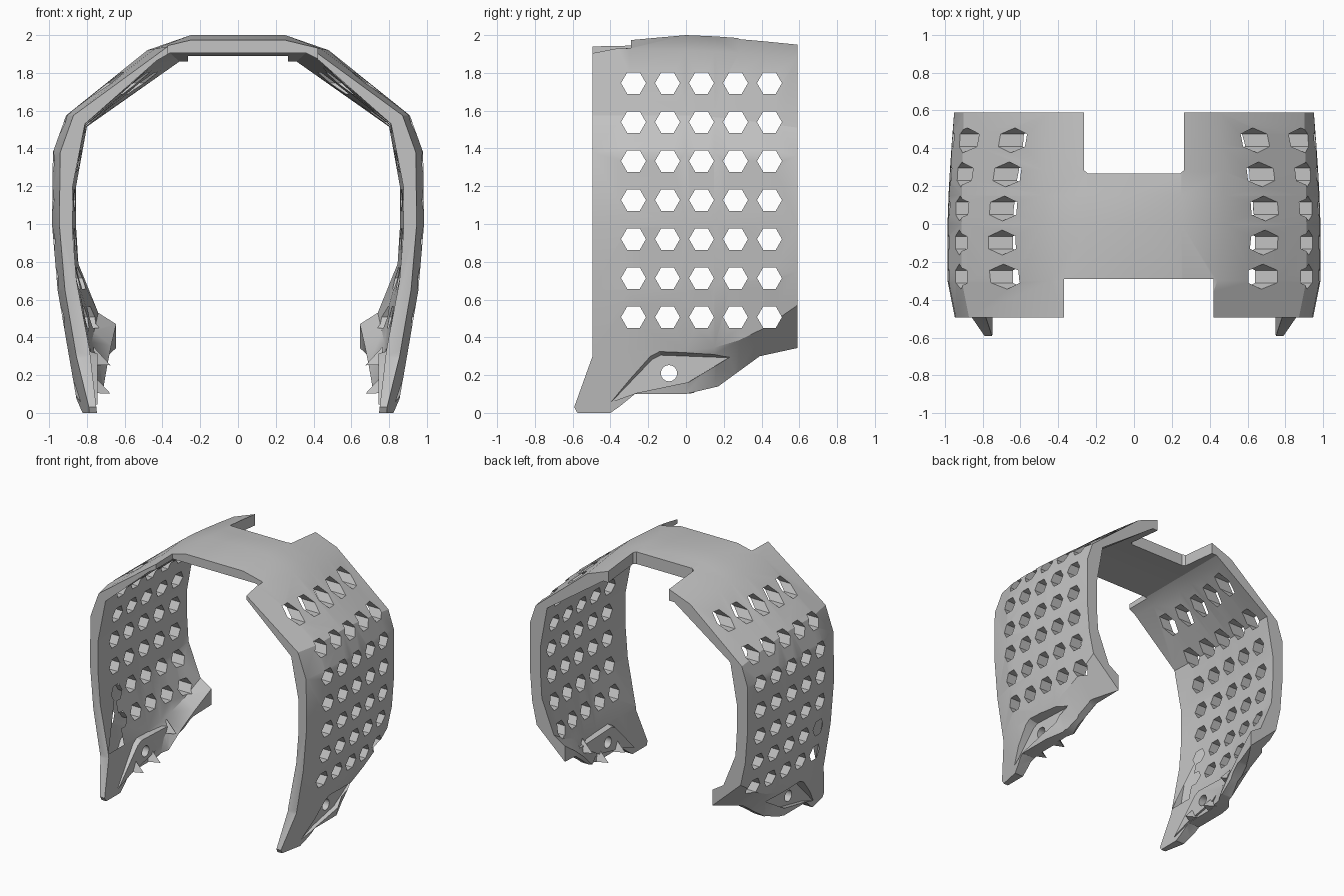
import bpy, bmesh, math

if "Cube" in bpy.data.objects:
    bpy.data.objects.remove(bpy.data.objects["Cube"])

grey = bpy.data.materials.new("light grey")
grey.diffuse_color = (0.55, 0.55, 0.55, 1)
grey.use_nodes = True
grey.node_tree.nodes["Principled BSDF"].inputs["Base Color"].default_value = grey.diffuse_color


def make_object(name, bm):
    bmesh.ops.recalc_face_normals(bm, faces=bm.faces)
    mesh = bpy.data.meshes.new(name)
    bm.to_mesh(mesh)
    bm.free()
    mesh.materials.append(grey)
    ob = bpy.data.objects.new(name, mesh)
    bpy.context.collection.objects.link(ob)
    return ob


def prism(bm, pts, a, b, axis, end=None):
    """Extrude a 2D outline from a to b along x (outline y,z) or z (outline x,y)."""
    place = (lambda p, h: (h, *p)) if axis == 'x' else (lambda p, h: (*p, h))
    lo = [bm.verts.new(place(p, a)) for p in pts]
    hi = [bm.verts.new(place(p, b)) for p in (end or pts)]
    bm.faces.new(lo)
    bm.faces.new(hi)
    for i in range(len(pts)):
        j = (i + 1) % len(pts)
        bm.faces.new((lo[i], lo[j], hi[j], hi[i]))


def ngon(cy, cz, r, n):
    return [(cy + r * math.cos(2 * math.pi * k / n), cz + r * math.sin(2 * math.pi * k / n))
            for k in range(n)]


def scaled(pts, f, cy, cz):
    return [(cy + (y - cy) * f, cz + (z - cz) * f) for y, z in pts]


def cut(target, bm, operation):
    tool = make_object("cutter", bm)
    tool.hide_render = True
    mod = target.modifiers.new("cut", 'BOOLEAN')
    mod.object, mod.operation, mod.solver = tool, operation, 'EXACT'
    bpy.context.view_layer.objects.active = target
    bpy.ops.object.modifier_apply(modifier=mod.name)
    bpy.data.objects.remove(tool)


# Half cross-sections (x, z) from crown to foot, at the middle and at the rear
OUTER = [(0, 2.0), (0.25, 2.0), (0.48, 1.92), (0.91, 1.575), (0.98, 1.38),
         (0.985, 1.0), (0.955, 0.65), (0.90, 0.33), (0.825, -0.1)]
OUTER_REAR = [(0, 1.955), (0.25, 1.955), (0.45, 1.88), (0.90, 1.51), (0.95, 1.36),
              (0.95, 1.0), (0.93, 0.75), (0.89, 0.57), (0.645, 0.345)]
INNER = [(0, 1.905), (0.36, 1.905), (0.42, 1.865), (0.80, 1.53), (0.865, 1.2),
         (0.865, 0.95), (0.845, 0.7), (0.785, 0.33), (0.735, -0.1)]
INNER_REAR = [(0, 1.86), (0.31, 1.86), (0.36, 1.825), (0.80, 1.515), (0.857, 1.2),
              (0.857, 0.98), (0.845, 0.79), (0.74, 0.53), (0.645, 0.47)]


def section(y, base, rear, is_outer):
    """Blend the section toward the rear, or narrow and lower it toward the front."""
    t = max(0, y / 0.59)
    front = max(0, (-0.3 - y) / 0.2)
    pts = []
    for i, ((x, z), (rx, rz)) in enumerate(zip(base, rear)):
        k = t ** (2 if i == 7 else 0.65 if i == 8 else 1.4)
        kx = t if i == 8 else k
        x, z = x + (rx - x) * kx, z + (rz - z) * k
        if is_outer and y < 0:
            if i < 2:
                z += 0.09 * y
            elif i == 2:
                x, z = x - 0.44 * y * y, z + 0.08 * y * y
            else:
                x -= 0.04 * front
        if not is_outer and 2 <= i <= 6:
            x += 0.01 if front else 0.02 * (1 - t)
        pts.append((x, z))
    return [(-x, z) for x, z in pts[:0:-1]] + pts


# Arched shell lofted through the sections
bm = bmesh.new()
rings = []
for y in (-0.65, -0.5, -0.3, 0.0, 0.15, 0.28, 0.42, 0.59):
    ring = section(y, OUTER, OUTER_REAR, True) + section(y, INNER, INNER_REAR, False)[::-1]
    rings.append([bm.verts.new((x, y, z)) for x, z in ring])
n = len(rings[0])
for r, s in zip(rings, rings[1:]):
    for i in range(n):
        j = (i + 1) % n
        bm.faces.new((r[i], r[j], s[j], s[i]))
for r in (rings[0], rings[-1]):
    for i in range(n // 2 - 1):
        bm.faces.new((r[i], r[i + 1], r[n - 2 - i], r[n - 1 - i]))
shell = make_object("arched_shell", bm)

# Raised pads inside the feet, behind the pockets
pocket = [(-0.43, 0.05), (-0.19, 0.30), (-0.14, 0.325), (0.26, 0.31), (0.02, 0.165), (-0.27, 0.105)]
pad = scaled(pocket, 1.06, -0.08, 0.2)
bm = bmesh.new()
for s in (-1, 1):
    prism(bm, pad, s * 0.81, s * 0.745, 'x', scaled(pad, 0.92, -0.08, 0.1))
cut(shell, bm, 'UNION')

# Side outline trims the front rim and the feet
bm = bmesh.new()
prism(bm, [(-0.495, 2.2), (-0.495, 0.30), (-0.592, 0.03), (-0.575, 0.0), (-0.40, 0.0),
           (-0.35, 0.035), (-0.27, 0.10), (0.0, 0.10), (0.17, 0.14), (0.39, 0.30),
           (0.592, 0.344), (0.7, 0.344), (0.7, 2.2)], -1.5, 1.5, 'x')
cut(shell, bm, 'INTERSECT')

# Front and rear crown notches
bm = bmesh.new()
prism(bm, [(-0.37, -1), (0.42, -1), (0.42, -0.29), (-0.37, -0.29)], 1.6, 2.3, 'z')
prism(bm, [(-0.265, 1), (-0.265, 0.285), (-0.245, 0.268), (0.245, 0.268),
           (0.265, 0.285), (0.265, 1)], 1.6, 2.3, 'z')
cut(shell, bm, 'DIFFERENCE')

# Pockets with sloped walls on both feet
bm = bmesh.new()
for s in (-1, 1):
    prism(bm, scaled(pocket, 0.9, -0.08, 0.13), s * 0.83, s * 0.90, 'x', pocket)
cut(shell, bm, 'DIFFERENCE')

# Hexagonal vents and round pivot holes, straight through both sides
bm = bmesh.new()
for col in range(5):
    for row in range(7):
        prism(bm, ngon(-0.278 + 0.18 * col, 0.507 + 0.2065 * row, 0.066, 6), -1.5, 1.5, 'x')
prism(bm, ngon(-0.09, 0.21, 0.043, 24), -1.5, 1.5, 'x')
cut(shell, bm, 'DIFFERENCE')

# Small pointed teeth inside the feet
bm = bmesh.new()
for s in (-1, 1):
    for y, z in ((-0.21, 0.10), (0.0, 0.10), (0.20, 0.25)):
        base = [bm.verts.new((s * 0.765, y + dy, z + dz))
                for dy, dz in ((-0.045, 0.005), (0.045, 0.005), (0.0, 0.10))]
        apex = bm.verts.new((s * 0.675, y, z + 0.002))
        bm.faces.new(base)
        for i in range(3):
            bm.faces.new((base[i], base[(i + 1) % 3], apex))
make_object("inner_teeth", bm)

# Soft shading across the shell, crisp cut edges
bpy.ops.object.select_all(action='DESELECT')
shell.select_set(True)
bpy.context.view_layer.objects.active = shell
bpy.ops.object.shade_smooth_by_angle(angle=math.radians(25))
